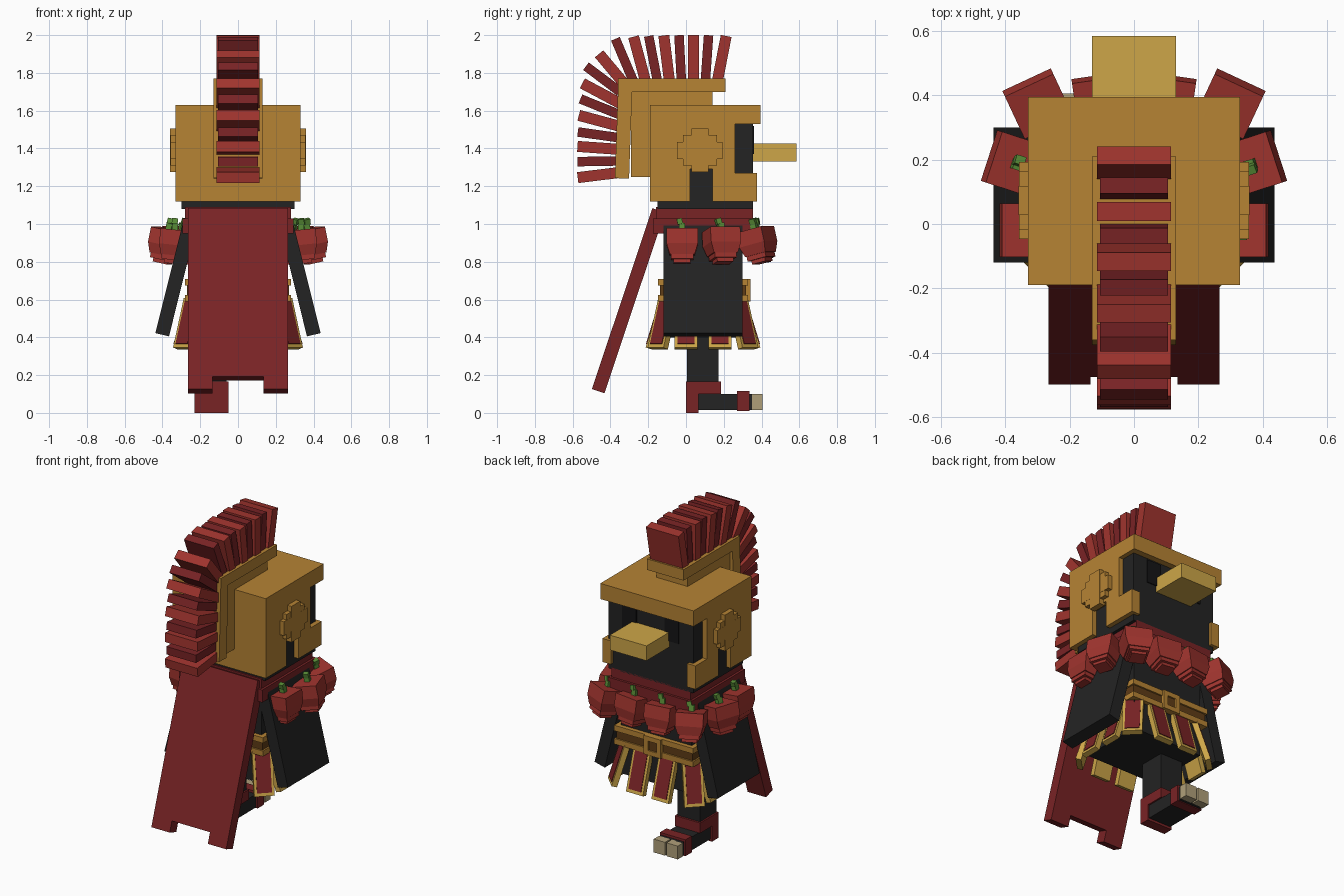
import bpy, bmesh, math
from mathutils import Matrix, Vector

if "Cube" in bpy.data.objects:
    bpy.data.objects.remove(bpy.data.objects["Cube"])


def material(name, r, g, b):
    m = bpy.data.materials.new(name)
    lin = [(c / 255 / 12.92) if c < 11 else ((c / 255 + 0.055) / 1.055) ** 2.4 for c in (r, g, b)]
    m.diffuse_color = (*lin, 1)
    m.use_nodes = True
    m.node_tree.nodes["Principled BSDF"].inputs["Base Color"].default_value = m.diffuse_color
    return m


BLACK = material("black feathers", 35, 35, 35)
EYE = material("eye black", 20, 20, 22)
BRONZE = material("bronze", 182, 131, 52)
GOLD = material("gold", 205, 166, 72)
DARK_RED = material("dark red cloth", 121, 35, 37)
RED = material("bright red", 160, 52, 46)
GREEN = material("stem green", 88, 140, 54)
CREAM = material("claw cream", 176, 160, 122)
BROWN = material("belt brown", 95, 60, 22)


def build(name, mat, boxes):
    """One object from boxes: (x0,x1,y0,y1,z0,z1[,matrix[,bottom scale]])."""
    bm = bmesh.new()
    for b in boxes:
        x0, x1, y0, y1, z0, z1 = b[:6]
        mx = b[6] if len(b) > 6 else Matrix()
        taper = b[7] if len(b) > 7 else 1
        vs = bmesh.ops.create_cube(bm, size=1)["verts"]
        for v in vs:
            k = taper if v.co.z < 0 else 1
            v.co = mx @ Vector(((x0 + x1) / 2 + v.co.x * k * (x1 - x0),
                                (y0 + y1) / 2 + v.co.y * k * (y1 - y0),
                                (z0 + z1) / 2 + v.co.z * (z1 - z0)))
    bmesh.ops.recalc_face_normals(bm, faces=bm.faces)
    me = bpy.data.meshes.new(name)
    bm.to_mesh(me)
    bm.free()
    me.materials.append(mat)
    ob = bpy.data.objects.new(name, me)
    bpy.context.collection.objects.link(ob)
    return ob


def sided(x0, x1, *rest):
    """The same box on both sides of x = 0."""
    return [(x0, x1, *rest), (-x1, -x0, *rest)]


def place(x, y, z, rx=0, ry=0, rz=0):
    R = math.radians
    return (Matrix.Translation((x, y, z)) @ Matrix.Rotation(R(rz), 4, 'Z')
            @ Matrix.Rotation(R(ry), 4, 'Y') @ Matrix.Rotation(R(rx), 4, 'X'))


# Head, eyes and beak
build("head", BLACK, [(-.30, .30, -.15, .355, 1.08, 1.58)])
build("eyes", EYE, sided(.10, .20, .35, .361, 1.37, 1.52))
build("beak", GOLD, [(-.13, .13, .34, .585, 1.33, 1.425)])

# Helmet shell with face opening, ear slots and cheek guards
helmet = [(-.33, .33, -.19, .395, 1.53, 1.63), (-.33, .33, -.19, .02, 1.12, 1.53)]
helmet += sided(.28, .33, .02, .26, 1.29, 1.53)
helmet += sided(.28, .33, .14, .26, 1.12, 1.29)
helmet += sided(.27, .33, .26, .375, 1.12, 1.27)
build("helmet", BRONZE, helmet)

# Stepped round medallions over the ears
discs = []
for hy, hz, out in ((.12, .045, .358), (.09, .08, .357), (.045, .115, .359)):
    discs += sided(.32, out, .073 - hy, .073 + hy, 1.39 - hz, 1.39 + hz)
build("ear_medallions", BRONZE, discs)

# Crest base: outer rail over a narrower inner rail
build("crest_outer_rail", BRONZE, [
    (-.13, .13, -.36, .21, 1.70, 1.77),
    (-.13, .13, -.075, 0, -.47, 0, place(0, -.285, 1.71, rx=-2))])
build("crest_inner_rail", BRONZE, [
    (-.11, .11, -.29, .14, 1.62, 1.71),
    (-.11, .11, -.29, -.18, 1.25, 1.70)])

# Crest plates fan from the front over the top and down the back
angles = (-11, -4, 0, 3, 7, 11, 15, 23, 40, 53, 62, 68, 75, 82, 86, 91, 97)
plates = ([], [])
for i, a in enumerate(angles):
    if i < 8:
        y, z, length = .165 - .063 * i, 1.75, .25
    elif i == 8:
        y, z, length = -.325, 1.74, .21
    else:
        y, z, length = -.35, 1.70 - .061 * (i - 9), .225
    w, t = (.115, .029) if i % 2 == 0 else (.105, .025)
    plates[i % 2].append((-w, w, -t, t, 0, length, place(0, y, z, rx=a)))
build("crest_plates_bright", RED, plates[0])
build("crest_plates_dark", DARK_RED, plates[1])

# Torso, wings and collar
build("torso", BLACK, [(-.25, .25, -.12, .30, .40, 1.0)])
build("wings", BLACK, [(-.037, .037, -.12, .30, -.295, .295, place(s * .33, 0, .70, ry=-14 * s))
                       for s in (1, -1)])
build("collar", DARK_RED, [(-.28, .28, -.16, .355, 1.02, 1.09),
                           (-.295, .295, -.175, .37, .95, 1.03)])

# Cape with a notched hem, hanging away from the back
cape = place(0, -.465, .115, rx=-18.5)
build("cape", DARK_RED, [(-.265, .265, -.035, .035, .07, 1.01, cape)]
      + sided(.135, .265, -.035, .035, 0, .07, cape))

# Necklace of peppers with green stems
fruit, stems = [], []
for s in (1, -1):
    for x, y, turn, tilt in ((.335, -.02, -90, 6), (.365, .185, -72, 12),
                             (.295, .365, -25, 14), (.10, .375, -8, 10)):
        m = place(s * x, y, .97, rz=s * turn) @ Matrix.Rotation(math.radians(tilt), 4, 'X')
        fruit += [(-.083, .083, -.075, .075, -.08, 0, m),
                  (-.083, .083, -.075, .075, -.135, -.08, m, .8),
                  (-.06, .06, -.055, .055, -.16, -.13, m),
                  (-.045, .045, -.04, .04, -.18, -.155, m)]
        stems += [(-.016, .016, -.016, .016, -.01, .035, m),
                  (-.012, .016, -.012, .02, .03, .06, m @ Matrix.Rotation(.25, 4, 'Y'))]
build("necklace_peppers", RED, fruit)
build("pepper_stems", GREEN, stems)

# Belt with raised edges and a square buckle
build("belt_band", BROWN, [(-.27, .27, -.138, .318, .60, .70)])
build("belt_edges", BRONZE, [(-.28, .28, -.148, .328, z, z + .035) for z in (.59, .675)])
build("buckle_frame", BRONZE, sided(.03, .06, .30, .342, .59, .71)
      + [(-.06, .06, .30, .342, z, z + .03) for z in (.59, .68)])
build("buckle_plate", BROWN, [(-.03, .03, .31, .332, .62, .68)])

# Flared skirt straps: two on each side and one on each corner
trim, panels = [], []
spots = []
for s in (1, -1):
    spots += [(s * .09, .30, 0), (s * .09, -.12, 180),
              (s * .25, 0, -90 * s), (s * .25, .18, -90 * s),
              (s * .235, .275, -45 * s), (s * .235, -.095, -135 * s)]
for x, y, turn in spots:
    m = place(x, y, .605, rz=turn) @ Matrix.Rotation(math.radians(17), 4, 'X')
    trim.append((-.06, .06, -.02, .014, -.275, 0, m))
    panels.append((-.044, .044, .01, .018, -.255, -.005, m))
build("skirt_strap_trim", GOLD, trim)
build("skirt_strap_panels", DARK_RED, panels)

# Single leg with a strapped sandal and two claws
build("leg", BLACK, [(-.22, -.06, .005, .172, .10, .42)])
build("foot", BLACK, [(-.22, -.06, .04, .356, .015, .10)])
build("sandal_straps", DARK_RED, [(-.23, -.05, 0, .185, .10, .165),
                                  (-.23, -.05, 0, .065, 0, .12),
                                  (-.23, -.05, .27, .335, .01, .115)])
build("claws", CREAM, [(-.225, -.145, .35, .405, .015, .10),
                       (-.135, -.055, .35, .405, .015, .10)])
